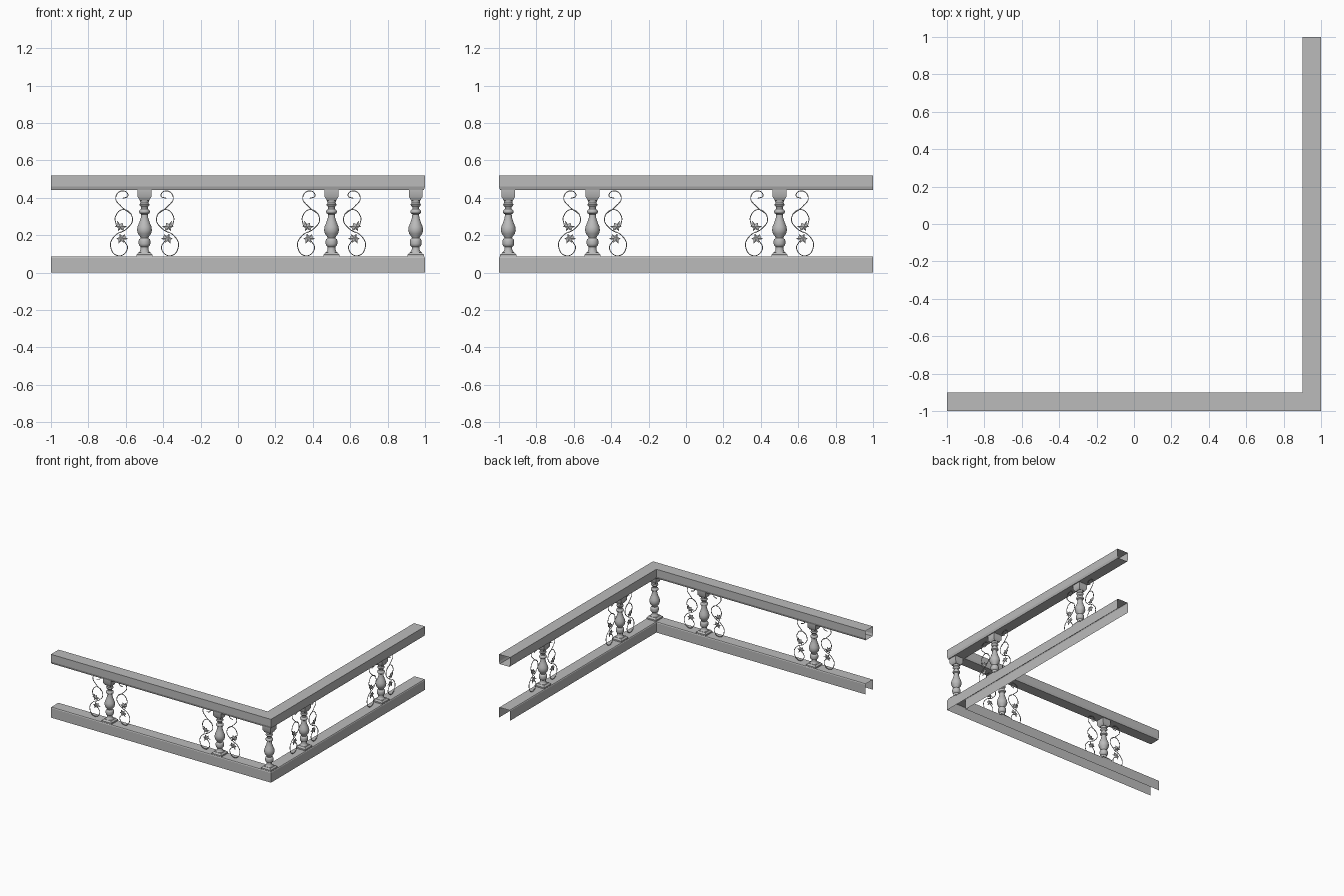
import bpy, bmesh, math
from mathutils import Matrix

if "Cube" in bpy.data.objects:
    bpy.data.objects.remove(bpy.data.objects["Cube"], do_unlink=True)

stone = bpy.data.materials.new("grey_stone")
stone.use_nodes = True
stone.diffuse_color = (0.5, 0.5, 0.5, 1)
stone.node_tree.nodes["Principled BSDF"].inputs["Base Color"].default_value = (0.5, 0.5, 0.5, 1)


def finish(bm, name, smooth=False):
    bmesh.ops.recalc_face_normals(bm, faces=bm.faces)
    me = bpy.data.meshes.new(name)
    bm.to_mesh(me)
    bm.free()
    me.materials.append(stone)
    if smooth:
        me.shade_smooth()
        me.set_sharp_from_angle(angle=math.radians(40))
    return me


def place(name, data, matrix=Matrix()):
    ob = bpy.data.objects.new(name, data)
    ob.matrix_world = matrix
    bpy.context.collection.objects.link(ob)
    return ob


def rail(name, profile, closed):
    """Sweep a thin-walled profile of (offset, z) round the mitred corner."""
    bm = bmesh.new()
    rows = [[bm.verts.new(p) for p in ((-1, o - 0.95, z), (0.95 - o, o - 0.95, z), (0.95 - o, 1, z))]
            for o, z in profile]
    pairs = list(zip(rows, rows[1:]))
    if closed:
        pairs.append((rows[-1], rows[0]))
    for a, b in pairs:
        for i in range(2):
            bm.faces.new((a[i], a[i + 1], b[i + 1], b[i]))
    place(name, finish(bm, name))


def lathe(bm, profile, sides, turn=0.0):
    """Capped revolve of (radius, z) pairs."""
    rings = []
    for r, z in profile:
        angles = [turn + math.tau * i / sides for i in range(sides)]
        rings.append([bm.verts.new((r * math.cos(a), r * math.sin(a), z)) for a in angles])
    for a, b in zip(rings, rings[1:]):
        for i in range(sides):
            j = (i + 1) % sides
            bm.faces.new((a[i], a[j], b[j], b[i]))
    bm.faces.new(rings[0])
    bm.faces.new(rings[-1])


def square(bm, profile):
    lathe(bm, [(w * math.sqrt(2), z) for w, z in profile], 4, math.pi / 4)


# Rails: hollow handrail with chamfered underside, bottom rail open below
rail("handrail", [(-0.05, 0.46), (-0.05, 0.52), (0.05, 0.52), (0.05, 0.46),
                  (0.044, 0.442), (-0.044, 0.442)], True)
rail("bottom_rail", [(-0.05, 0), (-0.05, 0.079), (-0.046, 0.085),
                     (0.046, 0.085), (0.05, 0.079), (0.05, 0)], False)

# Baluster: square cap and plinth with a turned shaft
bm = bmesh.new()
square(bm, [(0.026, 0.386), (0.029, 0.394), (0.037, 0.405), (0.037, 0.443)])
square(bm, [(0.044, 0.084), (0.044, 0.096), (0.035, 0.103), (0.033, 0.108)])
lathe(bm, [(0.033, 0.106), (0.025, 0.114), (0.021, 0.124), (0.021, 0.138),
           (0.029, 0.145), (0.031, 0.154), (0.031, 0.170), (0.028, 0.179),
           (0.020, 0.184), (0.023, 0.192), (0.035, 0.208), (0.040, 0.227),
           (0.037, 0.246), (0.028, 0.268), (0.020, 0.292), (0.018, 0.312),
           (0.027, 0.318), (0.029, 0.326), (0.026, 0.334), (0.018, 0.340),
           (0.018, 0.350), (0.025, 0.358), (0.028, 0.364), (0.022, 0.372),
           (0.024, 0.388)], 20)
baluster = finish(bm, "baluster", smooth=True)

# Wire scroll: a large S and a small curl joining it
wire = bpy.data.curves.new("scroll", "CURVE")
wire.dimensions = "3D"
wire.bevel_depth = 0.0027
wire.bevel_resolution = 1
wire.resolution_u = 6
wire.use_fill_caps = True
wire.materials.append(stone)
for path in (
    [(0.15, 0.25), (0.155, 0.30), (0.112, 0.337), (0.064, 0.289), (0.098, 0.232),
     (0.155, 0.20), (0.182, 0.144), (0.139, 0.09), (0.091, 0.128), (0.113, 0.176)],
    [(0.118, 0.397), (0.088, 0.412), (0.118, 0.437), (0.154, 0.402),
     (0.123, 0.353), (0.073, 0.314)],
):
    s = wire.splines.new("BEZIER")
    s.bezier_points.add(len(path) - 1)
    for p, (u, z) in zip(s.bezier_points, path):
        p.co = (u, 0, z)
        p.handle_left_type = p.handle_right_type = "AUTO"

# Leaves: two thin three-lobed plates with a raised middle
outline = [(0, -0.028), (0.007, -0.01), (0.026, -0.012), (0.02, 0.004), (0.03, 0.019),
           (0.009, 0.012), (0, 0.026)]
outline += [(-u, z) for u, z in outline[-2:0:-1]]
bm = bmesh.new()
for cu, cz, turn in ((0.129, 0.245, 0.5), (0.122, 0.184, 2.7)):
    for side in (-1, 1):
        mid = bm.verts.new((cu, 0.006 * side, cz))
        edge = [bm.verts.new((cu + u * math.cos(turn) - z * math.sin(turn), 0.001 * side,
                              cz + u * math.sin(turn) + z * math.cos(turn))) for u, z in outline]
        for a, b in zip(edge, edge[1:] + edge[:1]):
            bm.faces.new((mid, a, b))
leaves = finish(bm, "scroll_leaves")

# Posts on both arms, each flanked by mirrored scrolls
arms = {"front": lambda t: Matrix.Translation((t, -0.95, 0)),
        "side": lambda t: Matrix.Translation((0.95, t, 0)) @ Matrix.Rotation(math.pi / 2, 4, "Z")}
for arm, spot in arms.items():
    for n, t in enumerate((-0.5, 0.5), 1):
        place(f"{arm}_baluster_{n}", baluster, spot(t))
        for word, sx in (("near", -1), ("far", 1)):
            m = spot(t) @ Matrix.Diagonal((sx, 1, 1, 1))
            place(f"{arm}_scroll_{n}_{word}", wire, m)
            place(f"{arm}_leaves_{n}_{word}", leaves, m)
place("corner_baluster", baluster, Matrix.Translation((0.95, -0.95, 0)))
